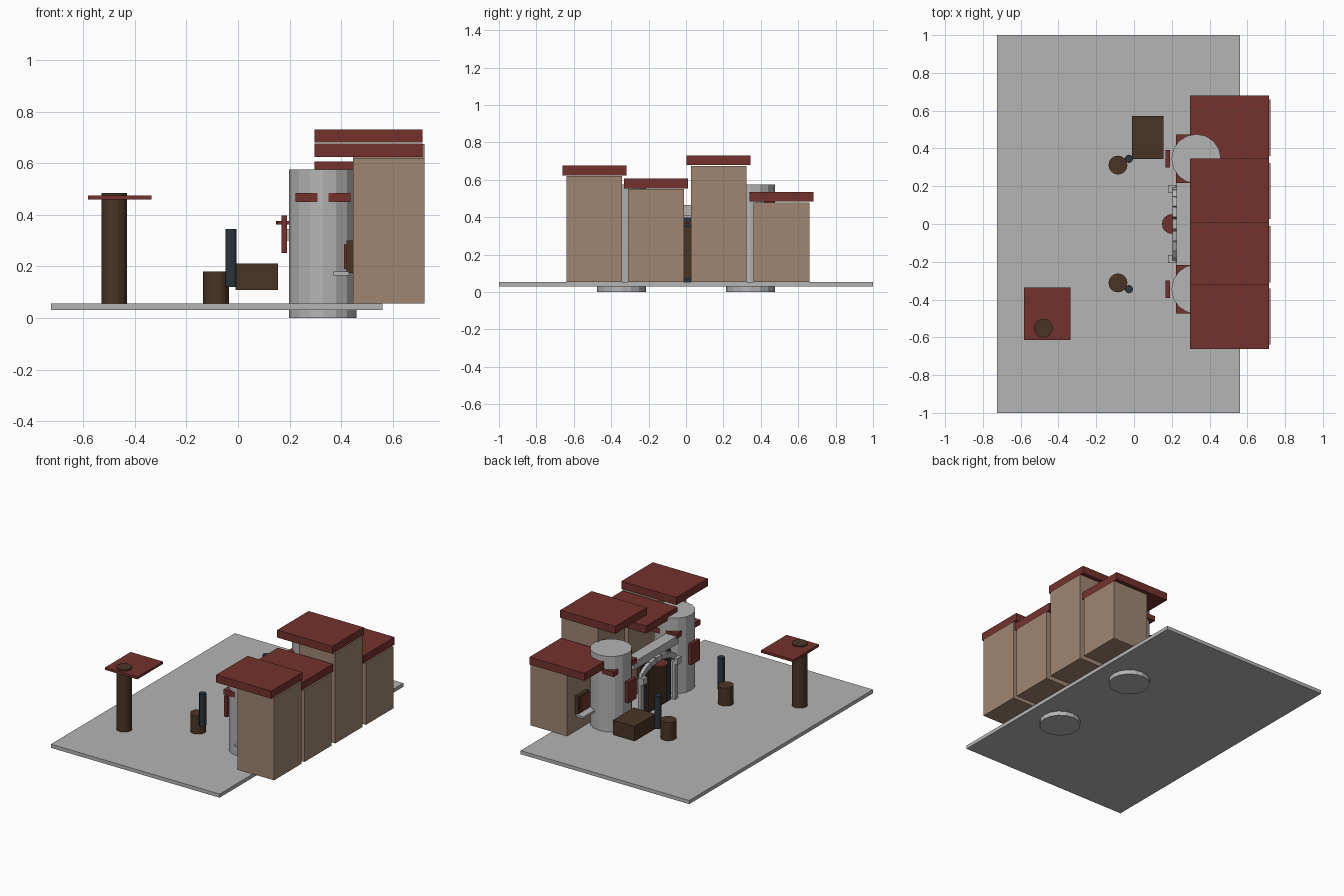
import bpy, math

if "Cube" in bpy.data.objects:
    bpy.data.objects.remove(bpy.data.objects["Cube"])


def material(name, rgb):
    m = bpy.data.materials.new(name)
    m.diffuse_color = (*rgb, 1)
    m.use_nodes = True
    m.node_tree.nodes["Principled BSDF"].inputs["Base Color"].default_value = m.diffuse_color
    return m


GREY = material("stone grey", (0.46, 0.46, 0.46))
TAN = material("wall tan", (0.35, 0.24, 0.17))
RED = material("roof red", (0.175, 0.032, 0.026))
BROWN = material("wood brown", (0.068, 0.035, 0.017))
BLUE = material("dark slate blue", (0.024, 0.035, 0.047))


def finish(name, mat):
    ob = bpy.context.object
    ob.name = name
    ob.data.materials.append(mat)
    return ob


def box(name, mat, x, y, z, tilt=0):
    """Box from (min, max) ranges, optionally tilted about the x axis."""
    lo, hi = zip(x, y, z)
    mid = [(a + b) / 2 for a, b in zip(lo, hi)]
    bpy.ops.mesh.primitive_cube_add(size=1, location=mid, rotation=(tilt, 0, 0))
    bpy.context.object.scale = [b - a for a, b in zip(lo, hi)]
    return finish(name, mat)


def cylinder(name, mat, x, y, r, z, sides=16):
    bpy.ops.mesh.primitive_cylinder_add(vertices=sides, radius=r, depth=z[1] - z[0],
                                        location=(x, y, (z[0] + z[1]) / 2))
    return finish(name, mat)


def around(c, half):
    return (c - half, c + half)


# Ground slab
G = 0.055
box("ground_slab", GREY, (-0.725, 0.56), (-1, 1), (0.03, G))

# Row of houses with overhanging flat roofs, shuttered windows and sills
for i, (y, top) in enumerate([(-0.49, 0.62), (-0.16, 0.55), (0.175, 0.675), (0.51, 0.48)], 1):
    box(f"house_{i}_wall", TAN, (0.445, 0.722), around(y, 0.149), (G, top))
    box(f"house_{i}_roof", RED, (0.296, 0.716), around(y, 0.171), (top + 0.004, top + 0.056))
    box(f"house_{i}_window", BROWN, (0.42, 0.446), around(y, 0.06), (0.175, 0.30))
    box(f"house_{i}_shutter", RED, (0.41, 0.421), around(y, 0.045), (0.19, 0.285))
    box(f"house_{i}_sill", GREY, (0.37, 0.43), around(y, 0.075), (0.165, 0.18))

# Features mirrored on both sides of the gate
for side, s in (("left", -1), ("right", 1)):
    ty = s * 0.345
    cylinder(f"{side}_tower", GREY, 0.329, ty, 0.131, (0, 0.575))
    # Red hoods around the tower
    for dx in (-0.064, 0.064):
        for dy in (-0.085, 0.085):
            box(f"{side}_tower_hood", RED, around(0.329 + dx, 0.043),
                around(ty + dy, 0.043), (0.45, 0.485))
    box(f"{side}_banner", RED, (0.168, 0.19), around(ty, 0.047), (0.252, 0.396))
    # Gate posts and capitals
    box(f"{side}_gate_post", GREY, (0.203, 0.225), around(s * 0.185, 0.017), (G, 0.32))
    box(f"{side}_gate_capital", GREY, (0.18, 0.222), around(s * 0.185, 0.022), (0.30, 0.345))
    # Stump with a standing bottle-like rod
    cylinder(f"{side}_stump", BROWN, -0.085, s * 0.312, 0.05, (G, 0.18))
    cylinder(f"{side}_rod", BLUE, -0.027, s * 0.345, 0.022, (0.12, 0.345), 12)

# Bridge beam, gate and doors between the towers
box("bridge_beam", GREY, (0.225, 0.305), (-0.24, 0.24), (0.41, 0.465))
box("gate_panel", BLUE, (0.226, 0.24), (-0.16, 0.16), (G, 0.40))
box("gate_door", BROWN, (0.214, 0.25), (-0.10, 0.10), (0.07, 0.35))
cylinder("gate_disc", RED, 0.2, 0, 0.052, (0.363, 0.376))

# Arch of separate stones
STONES = 9
for i in range(STONES):
    a = math.pi * (i + 0.5) / STONES
    y, z = 0.18 * math.cos(a), 0.325 + 0.075 * math.sin(a)
    tilt = math.atan2(0.075 * math.cos(a), -0.18 * math.sin(a))
    box("arch_stone", GREY, (0.203, 0.226), around(y, 0.027), around(z, 0.018), tilt)

# Raised wooden crate
box("crate", BROWN, (-0.01, 0.155), (0.345, 0.573), (0.108, 0.21))

# Column topped by a square canopy
cylinder("canopy_column", BROWN, -0.48, -0.552, 0.05, (G, 0.484))
box("canopy", RED, (-0.582, -0.336), (-0.615, -0.337), (0.458, 0.475))
